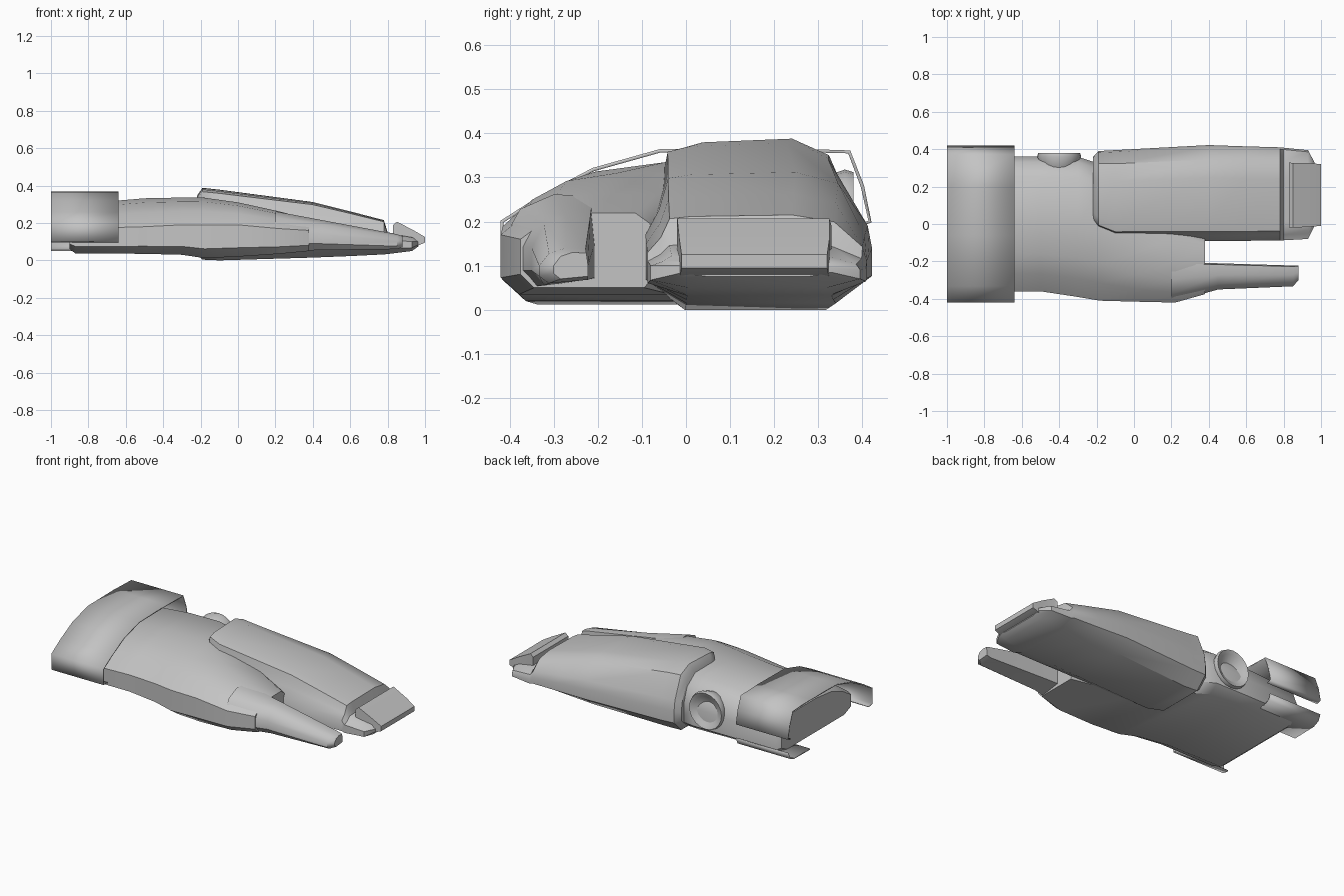
import bpy, bmesh, math

cube = bpy.data.objects.get("Cube")
if cube:
    bpy.data.objects.remove(cube)

grey = bpy.data.materials.new("hull_grey")
grey.use_nodes = True
grey.diffuse_color = (0.55, 0.55, 0.55, 1)
grey.node_tree.nodes["Principled BSDF"].inputs["Base Color"].default_value = (0.55, 0.55, 0.55, 1)


def finish(name, bm, angle=40, thick=0):
    """Turn a bmesh into a shaded, coloured object."""
    bmesh.ops.recalc_face_normals(bm, faces=bm.faces)
    mesh = bpy.data.meshes.new(name)
    bm.to_mesh(mesh)
    bm.free()
    mesh.materials.append(grey)
    ob = bpy.data.objects.new(name, mesh)
    bpy.context.collection.objects.link(ob)
    if thick:
        mod = ob.modifiers.new("thickness", "SOLIDIFY")
        mod.thickness, mod.offset = thick, 0
    bpy.ops.object.select_all(action='DESELECT')
    ob.select_set(True)
    bpy.context.view_layer.objects.active = ob
    bpy.ops.object.shade_smooth_by_angle(angle=math.radians(angle))
    return ob


def loft(name, sections, closed=True, **kw):
    """Skin a row of (x, [(y, z), ...]) cross-sections."""
    bm = bmesh.new()
    rings = [[bm.verts.new((x, y, z)) for y, z in pts] for x, pts in sections]
    n = len(rings[0])
    for a, b in zip(rings, rings[1:]):
        for i in range(n if closed else n - 1):
            j = (i + 1) % n
            bm.faces.new((a[i], a[j], b[j], b[i]))
    if closed:
        bm.faces.new(rings[0])
        bm.faces.new(rings[-1])
    return finish(name, bm, **kw)


def section(shape, row):
    """Place a unit outline: y runs right to left, z is below or above the waist."""
    x, right, left, low, waist, top = row
    pts = []
    for u, v in shape:
        z = waist + v * ((top - waist) if v > 0 else (waist - low))
        pts.append((right + u * (left - right), z))
    return x, pts


# Broad rear body running into the right pod
body_shape = [(.1, -1), (0, -.72), (0, 0), (.13, .5), (.28, .85), (.5, 1),
              (.85, 1), (.96, .6), (1, 0), (1, -.72), (.92, -1)]
body_rows = [(-.9, -.35, .34, .06, .16, .27), (-.87, -.36, .36, .038, .17, .3),
             (-.5, -.36, .36, .035, .18, .332), (-.3, -.39, .36, .03, .19, .336),
             (-.18, -.41, .32, .012, .19, .335), (0, -.415, .1, .02, .19, .31),
             (.22, -.42, 0, .035, .17, .262), (.38, -.375, -.07, .05, .16, .22)]
loft("rear_body", [section(body_shape, r) for r in body_rows])

# Slim prong ahead of the right pod
prong_shape = [(.2, -1), (0, -.6), (0, 0), (.2, .7), (.55, 1), (.95, .95), (1, 0), (1, -.8)]
prong_rows = [(.2, -.42, -.2, .05, .15, .262), (.45, -.35, -.21, .055, .14, .215),
              (.85, -.333, -.222, .06, .1, .14), (.88, -.3, -.222, .07, .1, .13)]
loft("right_prong", [section(prong_shape, r) for r in prong_rows])

# Long left hull with its raised canopy
hull_shape = [(.18, -1), (0, -.65), (0, 0), (.06, .4), (.1, .9), (.2, .96),
              (.66, 1), (.85, .82), (.98, .15), (1, -.2), (1, -.6), (.84, -1)]
hull_rows = [(-.22, -.01, .36, .03, .17, .345), (-.19, -.05, .39, .004, .18, .388),
             (-.1, -.09, .395, 0, .18, .378), (.4, -.092, .422, .015, .17, .312),
             (.6, -.09, .415, .023, .15, .262), (.78, -.087, .41, .032, .13, .215),
             (.8, -.087, .408, .034, .11, .15), (.93, -.08, .395, .05, .1, .125),
             (.965, -.01, .33, .075, .1, .115)]
loft("left_hull", [section(hull_shape, r) for r in hull_rows])

# Sloping nose flap
nose_rows = [(.83, -.02, .33, .1, .14, .19), (.85, -.02, .325, .08, .14, .207),
             (.94, -.015, .325, .07, .12, .16), (1, -.01, .32, .095, .105, .125)]
nose_shape = [(0, -1), (0, 0), (0, 1), (1, 1), (1, 0), (1, -1)]
loft("nose_flap", [section(nose_shape, r) for r in nose_rows])

# Open engine cowl with a curled lower flap
cowl = [(-.38, .1), (-.417, .105), (-.417, .2), (-.33, .255), (-.21, .318), (-.06, .36),
        (.2, .363), (.37, .358), (.4, .28), (.417, .2), (.39, .19)]
loft("engine_cowl", [(x, cowl) for x in (-1, -.64)], closed=False, thick=.008)
flap = [(.2, .055), (.36, .058), (.4, .075), (.415, .11)]
loft("lower_flap", [(x, flap) for x in (-1, -.64)], closed=False, thick=.008)

# Round side thruster with a hollow face
bm = bmesh.new()
rings = []
steps = 20
for radius, y in [(.06, .22), (.1, .31), (.118, .36), (.112, .38), (.09, .37), (.03, .33)]:
    rings.append([bm.verts.new((-.4 + radius * math.cos(a), y, .2 + radius * math.sin(a)))
                  for a in (2 * math.pi * i / steps for i in range(steps))])
for a, b in zip(rings, rings[1:]):
    for i in range(steps):
        j = (i + 1) % steps
        bm.faces.new((a[i], a[j], b[j], b[i]))
bm.faces.new(rings[0])
bm.faces.new(rings[-1])
finish("side_thruster", bm)
